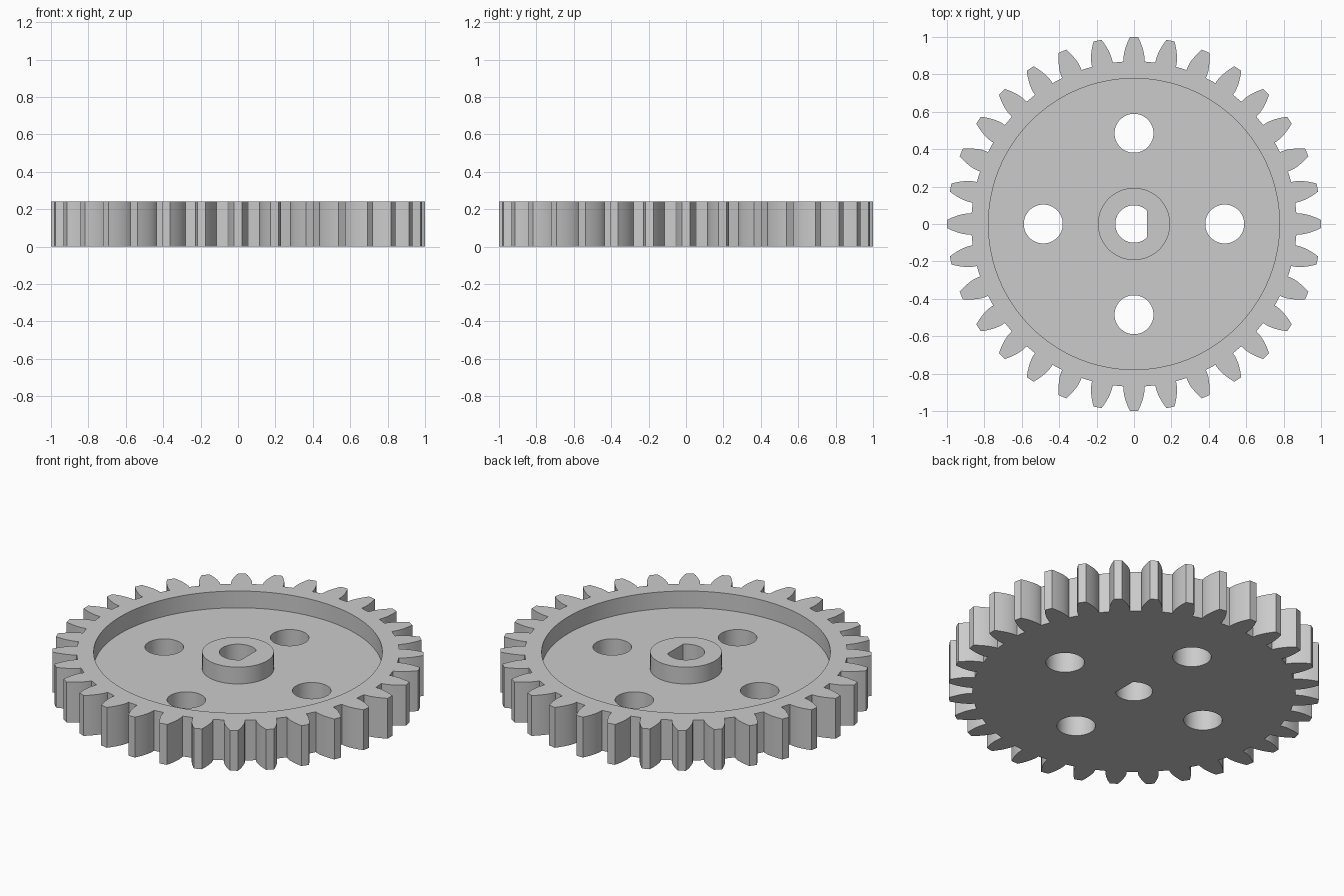
import bpy
import bmesh
from math import acos, cos, pi, radians, sin, sqrt, tan

if "Cube" in bpy.data.objects:
    bpy.data.objects.remove(bpy.data.objects["Cube"])

TEETH = 32
TIP, ROOT = 1.0, 0.87
HEIGHT, FLOOR = 0.24, 0.14
PITCH = TEETH / (TEETH + 2)
PRESSURE = radians(20)
BASE = PITCH * cos(PRESSURE)

grey = bpy.data.materials.new("plain grey")
grey.use_nodes = True
grey.diffuse_color = (0.6, 0.6, 0.6, 1)
grey.node_tree.nodes["Principled BSDF"].inputs["Base Color"].default_value = (0.6, 0.6, 0.6, 1)


def polar(r, a, x=0, y=0):
    return (x + r * cos(a), y + r * sin(a))


def circle(r, x=0, y=0, n=96):
    return [polar(r, 2 * pi * i / n, x, y) for i in range(n)]


def half_tooth_angle(r):
    """Half the angular tooth thickness of an involute tooth at radius r."""
    a = acos(min(1, BASE / r))
    return pi / (2 * TEETH) + tan(PRESSURE) - PRESSURE - (tan(a) - a)


def gear_outline():
    radii = [BASE + (TIP - BASE) * i / 5 for i in range(6)]
    flank = [(ROOT, half_tooth_angle(BASE))] + [(r, half_tooth_angle(r)) for r in radii]
    points = []
    for t in range(TEETH):
        mid = 2 * pi * t / TEETH
        points += [polar(r, mid - a) for r, a in flank]
        points += [polar(r, mid + a) for r, a in reversed(flank)]
    return points


def d_outline(r, flat, n=64):
    start = acos(flat / r)
    return [polar(r, start + (2 * pi - 2 * start) * i / n) for i in range(n + 1)]


def prism(name, outline, z0, z1):
    bm = bmesh.new()
    face = bm.faces.new([bm.verts.new((x, y, z0)) for x, y in outline])
    top = bmesh.ops.extrude_face_region(bm, geom=[face])["geom"]
    bmesh.ops.translate(bm, vec=(0, 0, z1 - z0),
                        verts=[v for v in top if isinstance(v, bmesh.types.BMVert)])
    bmesh.ops.recalc_face_normals(bm, faces=bm.faces)
    mesh = bpy.data.meshes.new(name)
    bm.to_mesh(mesh)
    bm.free()
    mesh.materials.append(grey)
    obj = bpy.data.objects.new(name, mesh)
    bpy.context.collection.objects.link(obj)
    return obj


def combine(target, tool, operation):
    """Apply a boolean, then discard the tool object."""
    mod = target.modifiers.new(tool.name, "BOOLEAN")
    mod.operation, mod.solver, mod.object = operation, "EXACT", tool
    bpy.context.view_layer.update()
    evaluated = target.evaluated_get(bpy.context.evaluated_depsgraph_get())
    mesh = bpy.data.meshes.new_from_object(evaluated)
    target.modifiers.clear()
    target.data = mesh
    bpy.data.objects.remove(tool)


# Toothed wheel with a recessed upper face
gear = prism("gear_wheel", gear_outline(), 0, HEIGHT)
combine(gear, prism("recess_cutter", circle(0.778, n=128), FLOOR, HEIGHT + 0.1), "DIFFERENCE")

# Raised central hub, level with the rim
combine(gear, prism("hub", circle(0.193), FLOOR / 2, HEIGHT), "UNION")

# Four round holes through the web
for i in range(4):
    x, y = polar(0.485, i * pi / 2)
    combine(gear, prism("hole_cutter", circle(0.104, x, y, 64), -0.1, HEIGHT), "DIFFERENCE")

# D-shaped shaft bore
combine(gear, prism("bore_cutter", d_outline(0.1, 0.07), -0.1, HEIGHT + 0.1), "DIFFERENCE")

# Smooth round walls, crisp edges
bpy.ops.object.select_all(action="DESELECT")
gear.select_set(True)
bpy.context.view_layer.objects.active = gear
bpy.ops.object.shade_smooth_by_angle(angle=radians(25))
